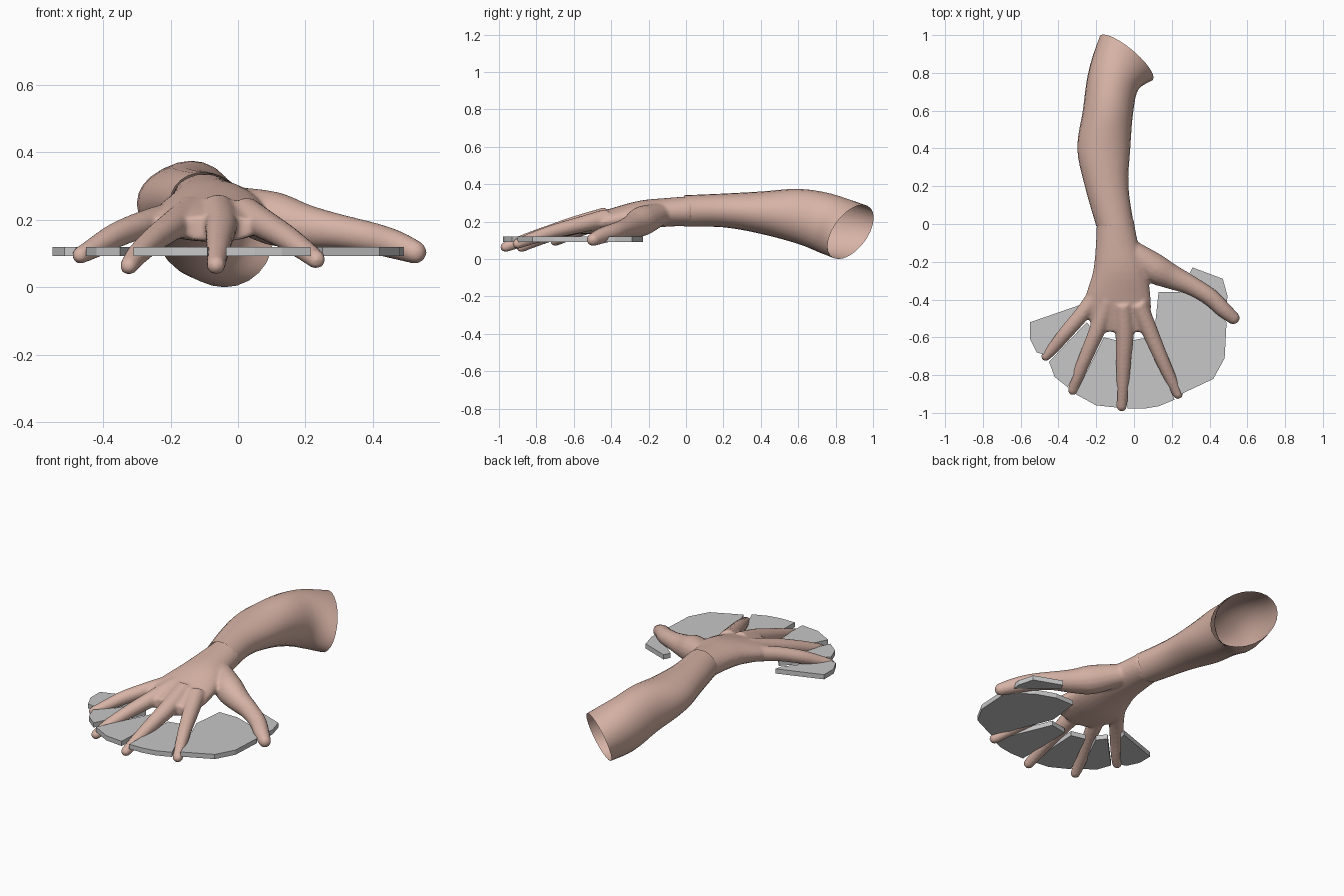
import bpy, bmesh
from math import cos, sin, pi
from mathutils import Vector

if "Cube" in bpy.data.objects:
    bpy.data.objects.remove(bpy.data.objects["Cube"], do_unlink=True)


def material(name, color):
    m = bpy.data.materials.new(name)
    m.use_nodes = True
    m.diffuse_color = color
    m.node_tree.nodes["Principled BSDF"].inputs["Base Color"].default_value = color
    return m


skin = material("skin", (0.68, 0.45, 0.38, 1))
grey = material("plate grey", (0.57, 0.57, 0.57, 1))


def finish(bm, name, mat):
    bmesh.ops.recalc_face_normals(bm, faces=bm.faces)
    mesh = bpy.data.meshes.new(name)
    bm.to_mesh(mesh)
    bm.free()
    mesh.materials.append(mat)
    obj = bpy.data.objects.new(name, mesh)
    bpy.context.collection.objects.link(obj)
    return obj


def spline(rows, steps=4):
    """Catmull-Rom interpolation of equally long rows of numbers."""
    pts = [rows[0]] + list(rows) + [rows[-1]]
    out = []
    for i in range(1, len(pts) - 2):
        for s in range(steps):
            t = s / steps
            out.append([0.5 * (2 * b + (c - a) * t + (2 * a - 5 * b + 4 * c - d) * t * t
                               + (3 * b - a - 3 * c + d) * t ** 3)
                        for a, b, c, d in zip(*pts[i - 1:i + 3])])
    return out + [list(rows[-1])]


def loft(bm, rings, capped, sides=24):
    """Skin a list of (centre, side axis, up axis) ellipses."""
    loops = []
    for centre, side, up in rings:
        angles = [2 * pi * k / sides for k in range(sides)]
        loops.append([bm.verts.new(centre + side * cos(a) + up * sin(a)) for a in angles])
    for a, b in zip(loops, loops[1:]):
        for k in range(sides):
            j = (k + 1) % sides
            bm.faces.new((a[k], a[j], b[j], b[k]))
    if capped:
        bm.faces.new(loops[0])
        bm.faces.new(loops[-1])


def limb(bm, rows, capped):
    """Rows: x, y, z, half width, half height, yaw, lean."""
    rings = [(Vector((x, y, z)), Vector((cos(yaw), sin(yaw), 0)) * w, Vector((0, lean, 1)) * h)
             for x, y, z, w, h, yaw, lean in spline(rows)]
    loft(bm, rings, capped)


def finger(bm, rows):
    """Rows: x, y, z, radius; the last one gets a round tip."""
    pts = spline(rows)
    centres = [Vector(p[:3]) for p in pts]
    radii = [p[3] for p in pts]
    end, r = centres[-1], radii[-1]
    direction = (end - centres[-2]).normalized()
    for a in (0.4, 0.8, 1.2, 1.45):
        centres.append(end + direction * r * sin(a))
        radii.append(r * cos(a))
    rings = []
    for i, c in enumerate(centres):
        tangent = (centres[min(i + 1, len(centres) - 1)] - centres[max(i - 1, 0)]).normalized()
        side = tangent.cross(Vector((0, 0, 1))).normalized()
        rings.append((c, side * radii[i], side.cross(tangent) * radii[i]))
    loft(bm, rings, True, 16)


# Forearm, open at the elbow
bm = bmesh.new()
limb(bm, [(-.1, -.01, .257, .1, .084, 0, 0), (-.145, .2, .26, .115, .09, 0, 0),
          (-.16, .4, .248, .14, .113, 0, 0), (-.137, .6, .228, .133, .147, -.05, 0),
          (-.11, .75, .19, .14, .16, -.25, .15), (-.04, .88, .145, .178, .145, -.63, .45)], False)
forearm = finish(bm, "forearm", skin)

# Hand: palm and digits fused into one skin
bm = bmesh.new()
limb(bm, [(-.1, .03, .257, .097, .08, 0, 0), (-.09, -.1, .25, .112, .077, 0, 0),
          (-.075, -.25, .235, .142, .077, 0, 0), (-.085, -.4, .205, .175, .066, 0, 0),
          (-.08, -.5, .187, .165, .052, 0, 0), (-.06, -.57, .175, .12, .04, 0, 0)], True)
digits = {
    "little": [(-.19, -.36, .21, .045), (-.27, -.47, .19, .041), (-.36, -.575, .155, .038),
               (-.43, -.66, .115, .031), (-.467, -.7, .095, .026)],
    "ring": [(-.14, -.4, .22, .05), (-.19, -.55, .185, .044), (-.245, -.68, .145, .038),
             (-.295, -.8, .1, .033), (-.324, -.88, .063, .027)],
    "middle": [(-.06, -.42, .23, .05), (-.05, -.58, .185, .049), (-.055, -.72, .145, .041),
               (-.06, -.85, .105, .034), (-.065, -.965, .065, .028)],
    "index": [(.02, -.42, .22, .05), (.08, -.56, .185, .044), (.14, -.7, .15, .038),
              (.19, -.81, .115, .033), (.232, -.9, .082, .028)],
    "thumb": [(-.02, -.14, .24, .06), (.1, -.23, .205, .08), (.2, -.28, .18, .066),
              (.3, -.325, .165, .052), (.4, -.385, .145, .047), (.47, -.45, .125, .043),
              (.525, -.497, .104, .035)],
}
for rows in digits.values():
    finger(bm, rows)
hand = finish(bm, "hand", skin)
remesh = hand.modifiers.new("fuse", 'REMESH')
remesh.mode = 'VOXEL'
remesh.voxel_size = 0.009
remesh.use_smooth_shade = True
soften = hand.modifiers.new("soften", 'SMOOTH')
soften.iterations = 5

for obj in (forearm, hand):
    obj.data.polygons.foreach_set("use_smooth", [True] * len(obj.data.polygons))

# Flat web plates fanned out between the digits
plates = {
    "outer_web": [(-.29, -.43), (-.55, -.52), (-.55, -.61), (-.515, -.68), (-.48, -.69), (-.3, -.47)],
    "little_ring_web": [(-.25, -.52), (-.45, -.73), (-.42, -.81), (-.35, -.865), (-.21, -.57)],
    "ring_middle_web": [(-.16, -.6), (-.31, -.9), (-.2, -.96), (-.09, -.972), (-.075, -.62)],
    "middle_index_web": [(-.03, -.62), (-.035, -.978), (.05, -.978), (.13, -.965), (.215, -.93),
                         (.075, -.6)],
    "index_thumb_web": [(.11, -.55), (.25, -.9), (.42, -.82), (.48, -.71), (.49, -.52),
                        (.45, -.46), (.36, -.4), (.25, -.36), (.13, -.36)],
    "thumb_web": [(.31, -.23), (.47, -.29), (.495, -.38), (.49, -.43), (.4, -.36), (.29, -.27)],
}
for name, outline in plates.items():
    bm = bmesh.new()
    face = bm.faces.new([bm.verts.new((x, y, .092)) for x, y in outline])
    top = bmesh.ops.extrude_face_region(bm, geom=[face])
    moved = [v for v in top["geom"] if isinstance(v, bmesh.types.BMVert)]
    bmesh.ops.translate(bm, verts=moved, vec=(0, 0, .028))
    # Close the underside if the extrusion consumed it
    if not face.is_valid:
        bmesh.ops.holes_fill(bm, edges=bm.edges, sides=0)
    finish(bm, name, grey)
